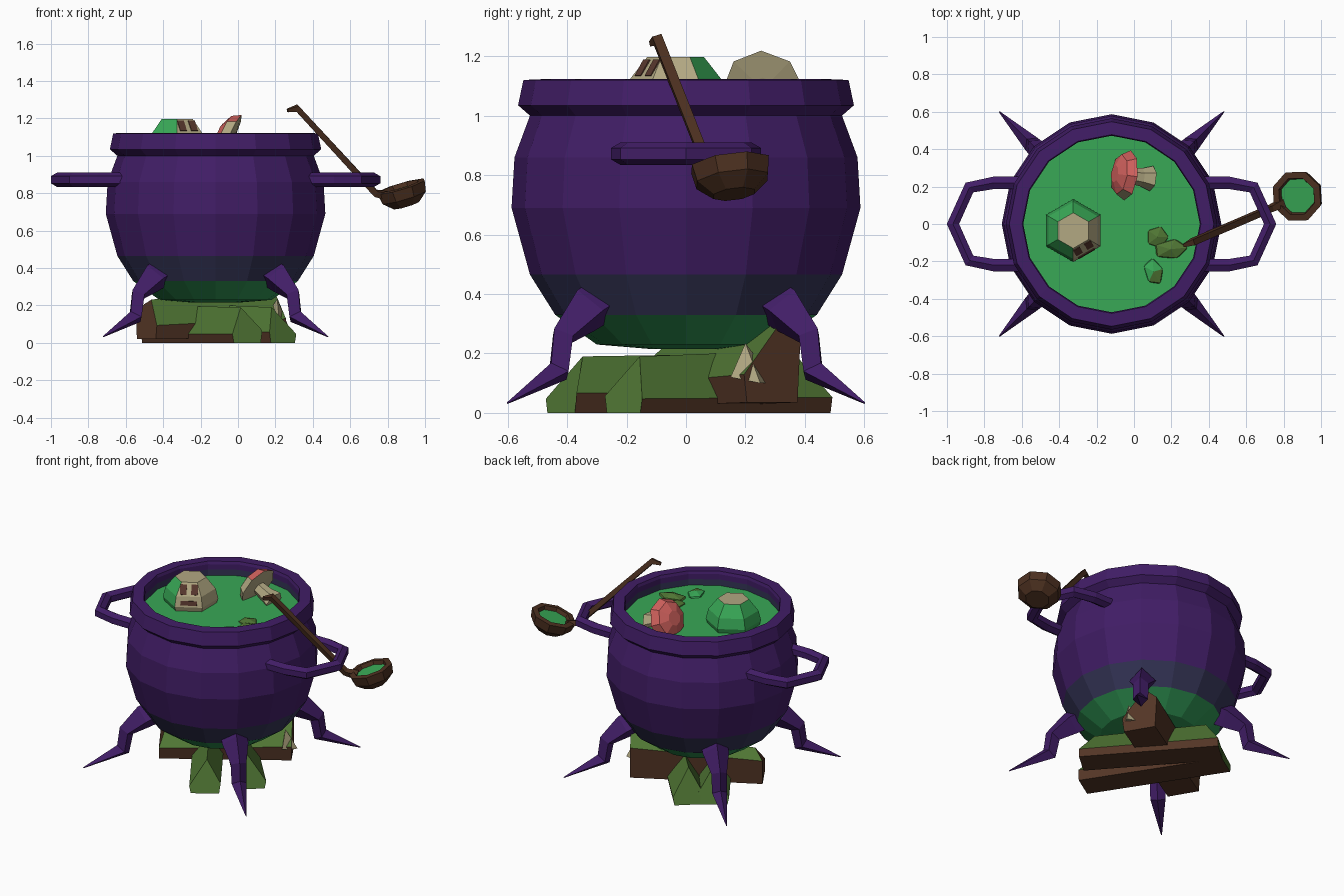
import bpy, bmesh, math
from mathutils import Vector, Matrix

if "Cube" in bpy.data.objects:
    bpy.data.objects.remove(bpy.data.objects["Cube"])

CX = -0.12  # cauldron axis


def material(name, r, g, b):
    m = bpy.data.materials.new(name)
    lin = [((c / 255 + 0.055) / 1.055) ** 2.4 if c > 10 else c / 255 / 12.92 for c in (r, g, b)]
    m.diffuse_color = (*lin, 1)
    m.use_nodes = True
    m.node_tree.nodes["Principled BSDF"].inputs["Base Color"].default_value = m.diffuse_color
    return m


PURPLE = material("purple iron", 65, 29, 102)
SLATE = material("tinted iron", 52, 52, 86)
GLOW = material("green glow", 48, 150, 84)
LIQUID = material("green brew", 56, 168, 86)
WOOD = material("brown wood", 84, 54, 38)
LADLE = material("dark ladle wood", 76, 48, 32)
MOSS = material("moss green", 80, 118, 52)
CREAM = material("cream bone", 178, 168, 130)
RED = material("mushroom red", 206, 96, 92)
DARK = material("dark socket", 88, 56, 46)


def finish(name, bm, mats, rule, matrix):
    me = bpy.data.meshes.new(name)
    if matrix:
        bm.transform(matrix)
    bmesh.ops.recalc_face_normals(bm, faces=bm.faces)
    bm.normal_update()
    for m in mats:
        me.materials.append(m)
    if rule:
        for f in bm.faces:
            f.material_index = rule(f.calc_center_median(), f.normal)
    bm.to_mesh(me)
    bm.free()
    bpy.context.collection.objects.link(bpy.data.objects.new(name, me))


def build(name, verts, faces, mats, rule=None, matrix=None):
    bm = bmesh.new()
    vs = [bm.verts.new(v) for v in verts]
    for f in faces:
        bm.faces.new([vs[i] for i in f])
    finish(name, bm, mats, rule, matrix)


def loft(name, rings, mats, rule=None, matrix=None, caps=(True, True)):
    n = len(rings[0])
    verts = [v for r in rings for v in r]
    faces = [(i * n + j, i * n + (j + 1) % n, (i + 1) * n + (j + 1) % n, (i + 1) * n + j)
             for i in range(len(rings) - 1) for j in range(n)]
    if caps[0]:
        faces.append(tuple(range(n)))
    if caps[1]:
        faces.append(tuple(range(len(verts) - n, len(verts))))
    build(name, verts, faces, mats, rule, matrix)


def lathe(name, profile, n, mats, rule=None, matrix=None, caps=(True, True), turn=0.0):
    rings = [[(r * math.cos(turn + 2 * math.pi * j / n), r * math.sin(turn + 2 * math.pi * j / n), z)
              for j in range(n)] for r, z in profile]
    loft(name, rings, mats, rule, matrix, caps)


def tube(name, path, radii, mats, sides=4, ref=(0, 0, 1), turn=0.0):
    pts = [Vector(p) for p in path]
    rings = []
    for i, p in enumerate(pts):
        d = Vector((0, 0, 0))
        if i > 0:
            d += (p - pts[i - 1]).normalized()
        if i < len(pts) - 1:
            d += (pts[i + 1] - p).normalized()
        side = d.cross(Vector(ref)).normalized()
        up = side.cross(d).normalized()
        rings.append([p + radii[i] * (side * math.cos(turn + 2 * math.pi * k / sides)
                                      + up * math.sin(turn + 2 * math.pi * k / sides))
                      for k in range(sides)])
    loft(name, rings, mats)


def place(x, y, z):
    return Matrix.Translation((x, y, z))


def blob(name, matrix, mats, rule=None, sub=1):
    bm = bmesh.new()
    bmesh.ops.create_icosphere(bm, subdivisions=sub, radius=1)
    finish(name, bm, mats, rule, matrix)


# cauldron body with rim; underside and inner wall tinted by the brew
def body_rule(c, n):
    inside = c.z > 0.98 and math.hypot(c.x - CX, c.y) < 0.475
    if inside:
        return 1 if c.z < 1.08 else 0
    return 2 if c.z < 0.32 else 1 if c.z < 0.45 else 0


lathe("cauldron_body",
      [(0.472, 0.99), (0.472, 1.07), (0.472, 1.105), (0.478, 1.123), (0.547, 1.12), (0.565, 1.035),
       (0.525, 1.0), (0.577, 0.86), (0.587, 0.69), (0.525, 0.465), (0.44, 0.33),
       (0.30, 0.23), (0.12, 0.215)], 16, [PURPLE, SLATE, GLOW], body_rule, place(CX, 0, 0),
      caps=(False, True))
lathe("brew_surface", [(0.475, 1.02), (0.475, 1.03)], 16, [LIQUID], None, place(CX, 0, 0))

# side handles
for s, label in ((-1, "left"), (1, "right")):
    path = [(0.50, 0.22), (0.63, 0.22), (0.76, 0.195), (0.848, 0), (0.76, -0.195),
            (0.63, -0.22), (0.50, -0.22)]
    tube(label + "_handle", [(CX + s * x, y, 0.872) for x, y in path], [0.038] * 7, [PURPLE],
         sides=6, turn=math.pi / 2)

# four clawed legs, diamond in section
for k in range(4):
    a = math.pi / 4 + k * math.pi / 2
    prof = [(0.42, 0.37), (0.475, 0.345), (0.585, 0.26), (0.605, 0.14), (0.85, 0.033)]
    path = [(CX + r * math.cos(a), r * math.sin(a), z) for r, z in prof]
    tube("leg_%d" % (k + 1), path, [0.08, 0.08, 0.048, 0.046, 0.003], [PURPLE])


# split logs: low sides, mossy sloping tops, ridge cut back at the ends
def log(name, a, b, w, ha, hb, lean, low, cut, za=0.0, zb=0.0):
    a, b = Vector((CX + a[0], a[1], za)), Vector((CX + b[0], b[1], zb))
    d = (b - a).normalized()
    side = d.cross(Vector((0, 0, 1))).normalized()
    sect = [(-0.9, 0), (0.9, 0), (1, low[1]), (lean, 1), (-1, low[0])]
    rings = []
    for p, h, c in ((a, ha, cut[0]), ((a + b) / 2, (ha + hb) / 2, 0), (b, hb, -cut[1])):
        rings.append([p + side * (u * w) + Vector((0, 0, v * h)) + d * (c if v == 1 else 0)
                      for u, v in sect])
    loft(name, rings, [WOOD, MOSS], lambda c, n: 1 if n.z > 0.25 else 0)


log("log_front", (0.17, -0.42), (-0.32, 0.34), 0.095, 0.19, 0.20, 0.1, (0.25, 0.35), (0.08, 0.09))
log("log_cross", (0.36, -0.21), (-0.20, 0.43), 0.095, 0.19, 0.21, -0.1, (0.3, 0.25), (0.08, 0.09))
log("log_long", (0.32, 0.29), (-0.37, -0.12), 0.11, 0.27, 0.21, 0.3, (0.35, 0.75), (0.0, 0.05), 0.035, 0.02)
build("log_split_end", [(0.22, 0.15, 0.12), (0.265, 0.25, 0.10), (0.12, 0.30, 0.10), (0.21, 0.20, 0.235)],
      [(0, 1, 2), (0, 1, 3), (1, 2, 3), (0, 2, 3)], [CREAM])

# ladle
bowl = place(0.87, 0.148, 0.836) @ Matrix.Rotation(math.radians(25), 4, 'Z') \
    @ Matrix.Rotation(math.radians(-18), 4, 'Y')
lathe("ladle_bowl", [(0.075, -0.105), (0.13, -0.058), (0.141, 0), (0.105, 0.004), (0.09, -0.04)],
      8, [LADLE], None, bowl, caps=(True, False))
lathe("ladle_brew", [(0.098, -0.026), (0.098, -0.02)], 8, [LIQUID], None, bowl)
tube("ladle_stick", [(0.265, -0.115, 1.242), (0.315, -0.095, 1.255), (0.735, 0.085, 0.80), (0.80, 0.115, 0.785)],
     [0.012, 0.024, 0.024, 0.03], [LADLE], ref=(0, 1, 0.2), turn=math.pi / 4)


# skull: six-sided dome, bone on the top and face, stained green elsewhere
def skull_rule(c, n):
    return 0 if n.z > 0.9 or n.dot(Vector((0.8, -0.6, 0))) > 0.25 else 1


SKULL = place(-0.325, -0.035, 1.06)
lathe("skull", [(0.14, -0.08), (0.168, 0.0), (0.152, 0.065), (0.095, 0.138)], 6, [CREAM, LIQUID],
      skull_rule, SKULL, turn=math.pi / 6)
for label, off, z, r, w, h in (("left_socket", -0.034, 0.1, 0.108, 0.02, 0.032),
                               ("right_socket", 0.034, 0.1, 0.108, 0.02, 0.032),
                               ("jaw_gap", 0.0, 0.025, 0.141, 0.05, 0.014)):
    tilt = math.radians(-32 if z > 0.06 else -12)
    m = SKULL @ Matrix.Rotation(-math.pi / 3, 4, 'Z') @ place(r, off, z) @ Matrix.Rotation(tilt, 4, 'Y')
    bm = bmesh.new()
    bmesh.ops.create_cube(bm, size=2)
    finish(label, bm, [DARK], None, m @ Matrix.Diagonal((0.004, w, h, 1)))

# red mushroom leaning in the brew, pale gills, stem and front edge
cap_at, axis = (-0.035, 0.26, 1.095), Vector((-0.9, 0.12, 0.4)).normalized()
mush = place(*cap_at) @ axis.to_track_quat('Z', 'Y').to_matrix().to_4x4()
R = 0.135
lathe("mushroom_cap", [(R * 0.3, -0.01), (R, 0), (R * 0.8, R * 0.36), (R * 0.35, R * 0.56)], 8,
      [RED, CREAM], lambda c, n: 1 if n.dot(axis) < -0.5 or n.y < -0.45 else 0, mush)
lathe("mushroom_stem", [(R * 0.3, 0), (R * 0.36, -R * 0.6), (R * 0.5, -R * 1.05)], 6, [CREAM], None, mush)

# half sunken scraps floating in the brew
blob("sunken_cap", place(0.125, -0.07, 1.022) @ Matrix.Diagonal((0.065, 0.065, 0.03, 1)), [MOSS])
blob("sunken_stem", place(0.195, -0.135, 1.025) @ Matrix.Rotation(0.1, 4, 'Z')
     @ Matrix.Diagonal((0.1, 0.058, 0.035, 1)), [MOSS])
blob("floating_scrap", place(0.105, -0.255, 1.025) @ Matrix.Rotation(0.3, 4, 'Z')
     @ Matrix.Diagonal((0.055, 0.08, 0.03, 1)), [LIQUID, MOSS],
     lambda c, n: 1 if c.y < -0.27 else 0)
